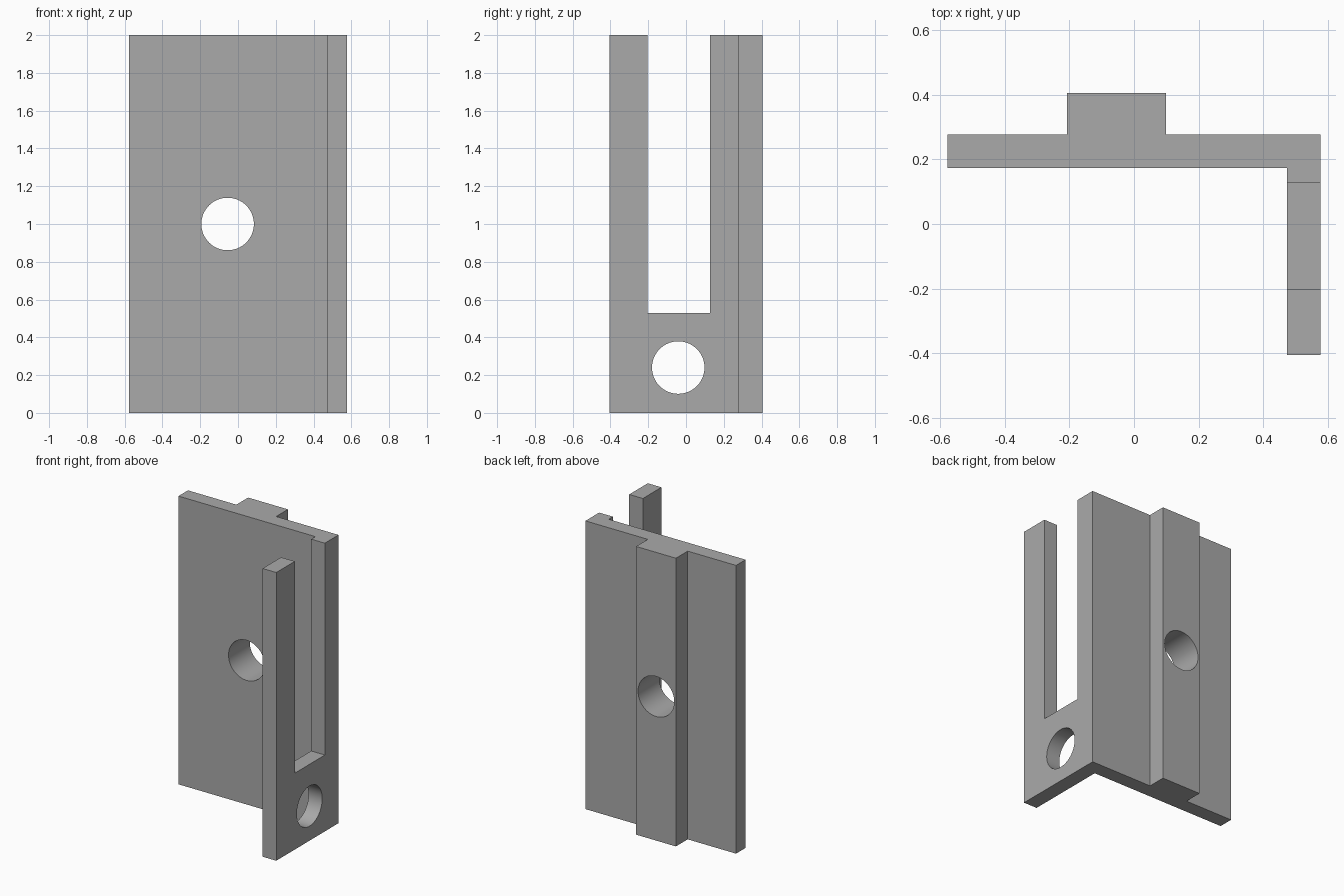
import bpy, bmesh, math
from mathutils import Vector

cube = bpy.data.objects.get("Cube")
if cube:
    bpy.data.objects.remove(cube, do_unlink=True)

HEIGHT = 2.0
HALF_X, HALF_Y = 0.578, 0.406

# Single plain grey
grey = bpy.data.materials.new("plain grey")
grey.use_nodes = True
colour = (0.4, 0.4, 0.4, 1)
grey.diffuse_color = colour
grey.node_tree.nodes["Principled BSDF"].inputs["Base Color"].default_value = colour


def add_object(name, bm):
    bmesh.ops.recalc_face_normals(bm, faces=bm.faces)
    mesh = bpy.data.meshes.new(name)
    bm.to_mesh(mesh)
    bm.free()
    mesh.materials.append(grey)
    obj = bpy.data.objects.new(name, mesh)
    bpy.context.collection.objects.link(obj)
    return obj


def prism(name, points, direction):
    """Extrude a flat outline along a direction."""
    bm = bmesh.new()
    face = bm.faces.new([bm.verts.new(p) for p in points])
    result = bmesh.ops.extrude_face_region(bm, geom=[face])
    moved = [g for g in result["geom"] if isinstance(g, bmesh.types.BMVert)]
    bmesh.ops.translate(bm, verts=moved, vec=Vector(direction))
    return add_object(name, bm)


def circle(a, b, radius, sides=64):
    steps = [math.tau * i / sides for i in range(sides)]
    return [(a + radius * math.cos(t), b + radius * math.sin(t)) for t in steps]


# Angle bracket: back plate, rear rib and side flange as one profile
plate_front, plate_back = 0.173, 0.277
flange_inner = 0.473
rib_right, rib_left = -0.207, 0.099
outline = [
    (-HALF_X, plate_front), (flange_inner, plate_front),
    (flange_inner, -HALF_Y), (HALF_X, -HALF_Y),
    (HALF_X, plate_back), (rib_left, plate_back),
    (rib_left, HALF_Y), (rib_right, HALF_Y),
    (rib_right, plate_back), (-HALF_X, plate_back),
]
bracket = prism("angle_bracket", [(x, y, 0) for x, y in outline], (0, 0, HEIGHT))

# Cutters: plate hole, flange hole and open-topped flange slot
plate_hole = prism("plate_hole_cutter",
                   [(x, 0, z) for x, z in circle(-0.055, 1.0, 0.139)], (0, 1, 0))
flange_hole = prism("flange_hole_cutter",
                    [(0.3, y, z) for y, z in circle(-0.041, 0.24, 0.139)], (0.5, 0, 0))
slot = [(-0.203, 0.53), (0.127, 0.53), (0.127, 2.2), (-0.203, 2.2)]
flange_slot = prism("flange_slot_cutter", [(0.3, y, z) for y, z in slot], (0.5, 0, 0))

for cutter in (plate_hole, flange_hole, flange_slot):
    cutter.hide_render = True
    cutter.hide_viewport = True
    cut = bracket.modifiers.new(cutter.name, "BOOLEAN")
    cut.operation = "DIFFERENCE"
    cut.solver = "EXACT"
    cut.object = cutter

# Bake the cuts, then smooth only the hole walls
bpy.context.view_layer.update()
depsgraph = bpy.context.evaluated_depsgraph_get()
bracket_mesh = bpy.data.meshes.new_from_object(bracket.evaluated_get(depsgraph))
bracket.modifiers.clear()
bracket.data = bracket_mesh
for cutter in (plate_hole, flange_hole, flange_slot):
    bpy.data.objects.remove(cutter, do_unlink=True)

bpy.ops.object.select_all(action="DESELECT")
bracket.select_set(True)
bpy.context.view_layer.objects.active = bracket
bpy.ops.object.shade_smooth_by_angle(angle=math.radians(30))
